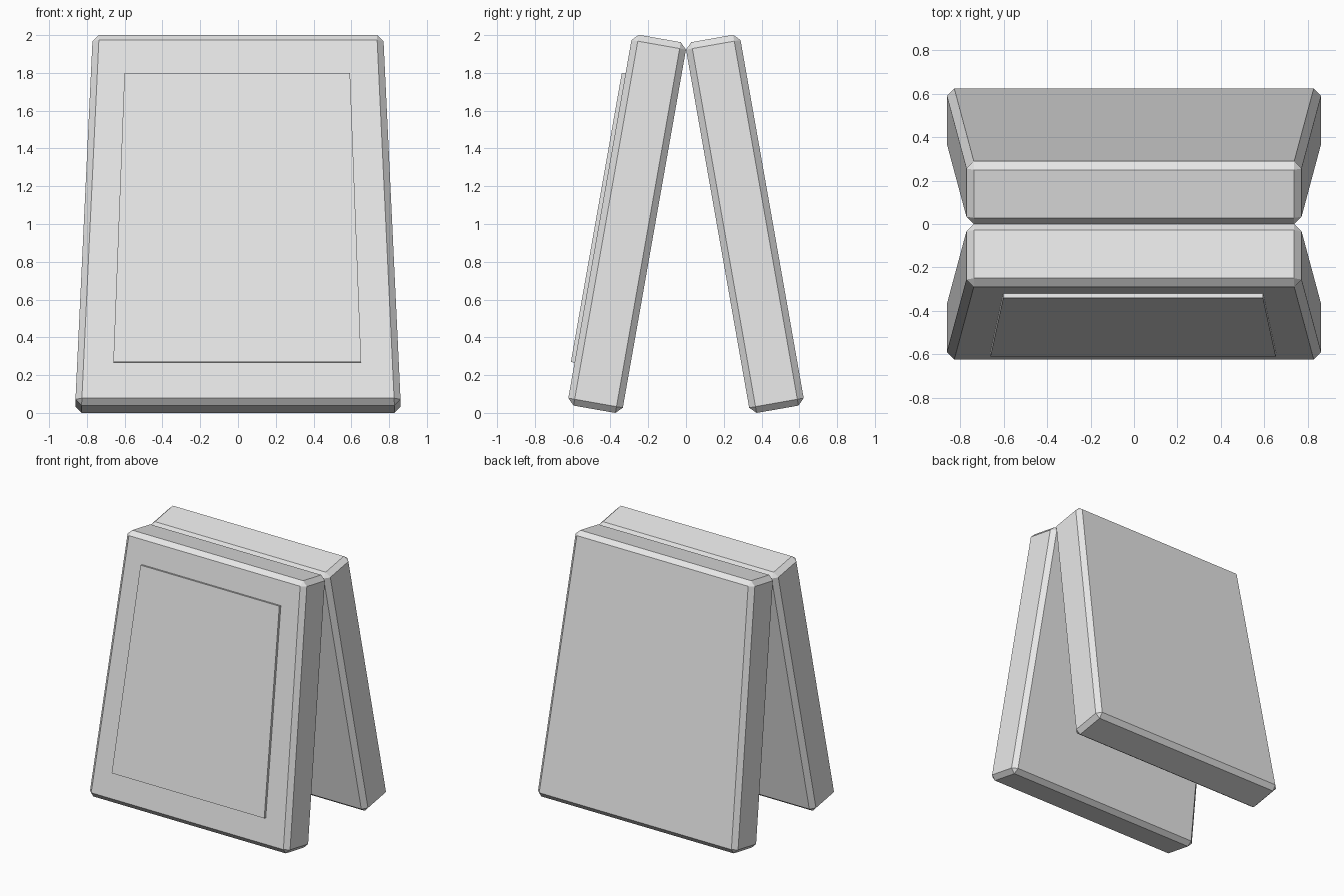
import bpy, bmesh, math
from mathutils import Matrix

cube = bpy.data.objects.get("Cube")
if cube:
    bpy.data.objects.remove(cube, do_unlink=True)

grey = bpy.data.materials.new("light_grey")
grey.use_nodes = True
colour = (0.8, 0.8, 0.8, 1)
grey.diffuse_color = colour
grey.node_tree.nodes["Principled BSDF"].inputs["Base Color"].default_value = colour

TILT = math.radians(10)
HINGE_Z = 1.924


def board(name, top, bottom, half_top, half_bottom, inner, outer, bevel=0, x=0, turn=0):
    """Tapered board hung from the hinge line, leaning out towards -y."""
    bm = bmesh.new()
    bmesh.ops.create_cube(bm, size=2)
    for v in bm.verts:
        upper = v.co.z > 0
        v.co.x = x + v.co.x * (half_top if upper else half_bottom)
        v.co.y = -outer if v.co.y < 0 else -inner
        v.co.z = -top if upper else -bottom
    if bevel:
        bmesh.ops.bevel(bm, geom=bm.edges[:], offset=bevel, segments=1,
                        affect='EDGES', clamp_overlap=True)
    # Lean about the hinge, then face front or back
    bm.transform(Matrix.Translation((0, 0, HINGE_Z)) @ Matrix.Rotation(turn, 4, 'Z')
                 @ Matrix.Rotation(-TILT, 4, 'X'))
    bmesh.ops.recalc_face_normals(bm, faces=bm.faces[:])
    mesh = bpy.data.meshes.new(name)
    bm.to_mesh(mesh)
    bm.free()
    mesh.materials.append(grey)
    obj = bpy.data.objects.new(name, mesh)
    bpy.context.collection.objects.link(obj)
    return obj


# Two leaning boards that meet at the top
for name, turn in (("front_board", 0), ("back_board", math.pi)):
    board(name, -0.033, 1.96, 0.769, 0.862, 0, 0.293, bevel=0.034, turn=turn)

# Raised panel on the front board
board("front_panel", 0.181, 1.735, 0.597, 0.656, 0.28, 0.313, x=-0.004)
